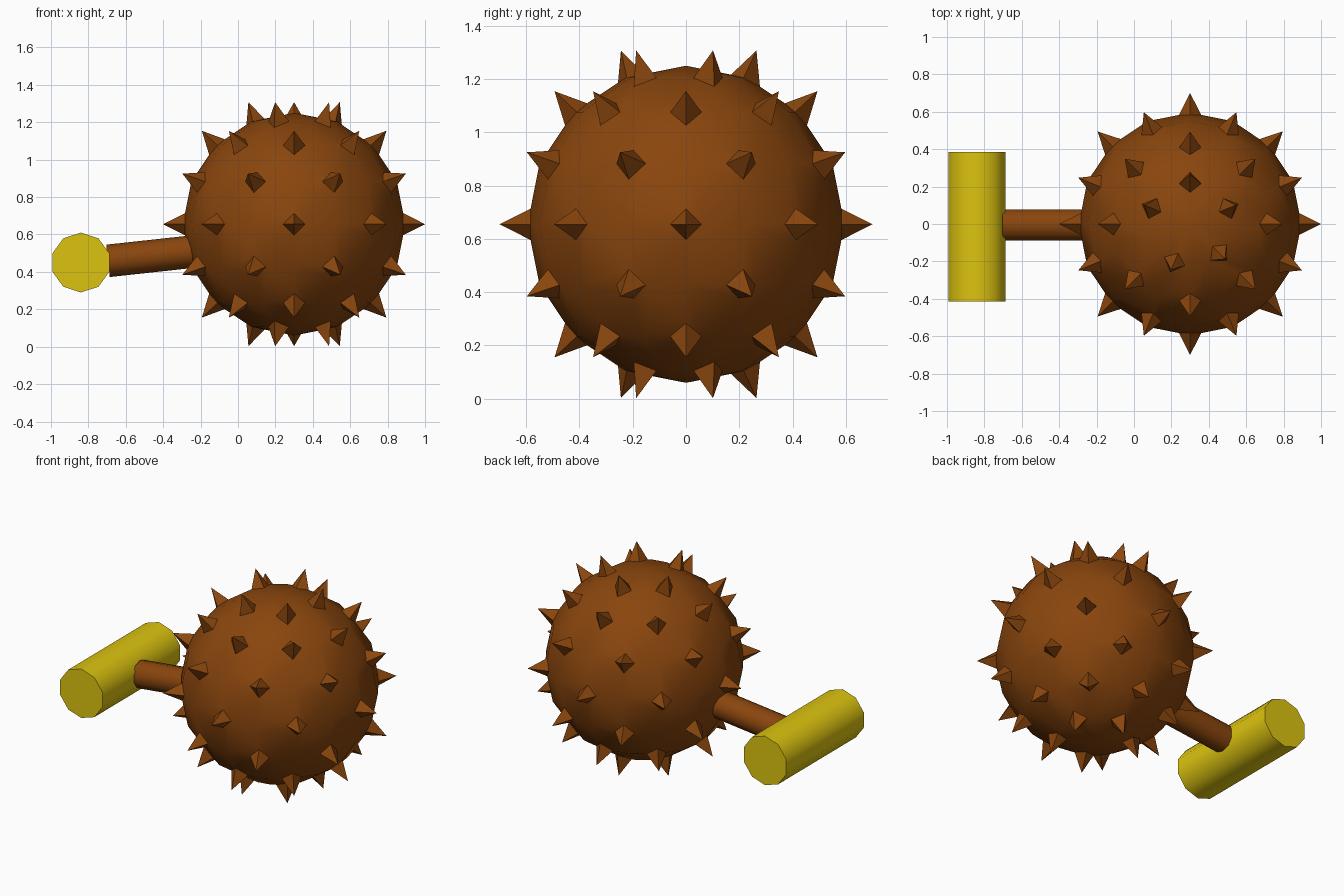
import bpy, bmesh
from math import radians, cos, sin
from mathutils import Vector

if "Cube" in bpy.data.objects:
    bpy.data.objects.remove(bpy.data.objects["Cube"])


def material(name, rgb):
    m = bpy.data.materials.new(name)
    m.diffuse_color = (*rgb, 1)
    m.use_nodes = True
    m.node_tree.nodes["Principled BSDF"].inputs["Base Color"].default_value = m.diffuse_color
    return m


def finish(ob, name, mat):
    ob.name = name
    ob.data.materials.append(mat)
    bpy.ops.object.select_all(action='DESELECT')
    ob.select_set(True)
    bpy.context.view_layer.objects.active = ob
    bpy.ops.object.shade_smooth_by_angle(angle=radians(40))


def rod(name, a, b, radius, roll, mat):
    # ten-sided cylinder running from a to b
    a, b = Vector(a), Vector(b)
    bpy.ops.mesh.primitive_cylinder_add(vertices=10, radius=radius, depth=(b - a).length)
    ob = bpy.context.object
    for v in ob.data.vertices:
        x, y, z = v.co
        v.co = (x * cos(roll) - y * sin(roll), x * sin(roll) + y * cos(roll), z)
    d = (b - a).normalized()
    side = Vector((0, 1, 0)) if abs(d.y) < 0.5 else Vector((1, 0, 0))
    up = d.cross(side)
    for v in ob.data.vertices:
        v.co = (a + b) / 2 + side * v.co.x + up * v.co.y + d * v.co.z
    bm = bmesh.new()
    bm.from_mesh(ob.data)
    bmesh.ops.recalc_face_normals(bm, faces=bm.faces)
    bm.to_mesh(ob.data)
    bm.free()
    finish(ob, name, mat)


brown = material("brown", (0.25, 0.06, 0.004))
yellow = material("yellow", (0.72, 0.55, 0.005))

# spiked ball: sphere with alternate corners bevelled to diamonds and pulled out
R = 0.595
bm = bmesh.new()
bmesh.ops.create_uvsphere(bm, u_segments=16, v_segments=8, radius=R)
rings = {0: range(0, 16, 2), 1: range(1, 16, 2), 2: range(0, 16, 2), 3: (1, 4, 7, 11, 14)}
spots = []
for lat in range(-3, 4):
    for az in rings[abs(lat)]:
        t, p = radians(22.5 * az), radians(22.5 * lat)
        spots.append(R * Vector((cos(p) * cos(t), cos(p) * sin(t), sin(p))))
corners = [v for v in bm.verts if any((v.co - s).length < 0.01 for s in spots)]
bmesh.ops.bevel(bm, geom=corners, offset=0.06, offset_type='OFFSET',
                affect='VERTICES', segments=1, profile=0.5)
diamonds = [f for f in bm.faces
            if any((f.calc_center_median() - s).length < 0.025 for s in spots)]
bmesh.ops.poke(bm, faces=diamonds, offset=0.117, center_mode='MEAN')
bmesh.ops.translate(bm, verts=bm.verts, vec=(0.3, 0, 0.655))
mesh = bpy.data.meshes.new("spiked_ball")
bm.to_mesh(mesh)
bm.free()
ball = bpy.data.objects.new("spiked_ball", mesh)
bpy.context.collection.objects.link(ball)
finish(ball, "spiked_ball", brown)

# stem and cross handle
rod("stem", (-0.695, -0.005, 0.459), (-0.2, -0.005, 0.513), 0.087, 0, brown)
rod("cross_handle", (-0.84, -0.415, 0.45), (-0.84, 0.385, 0.45), 0.16, 0, yellow)
